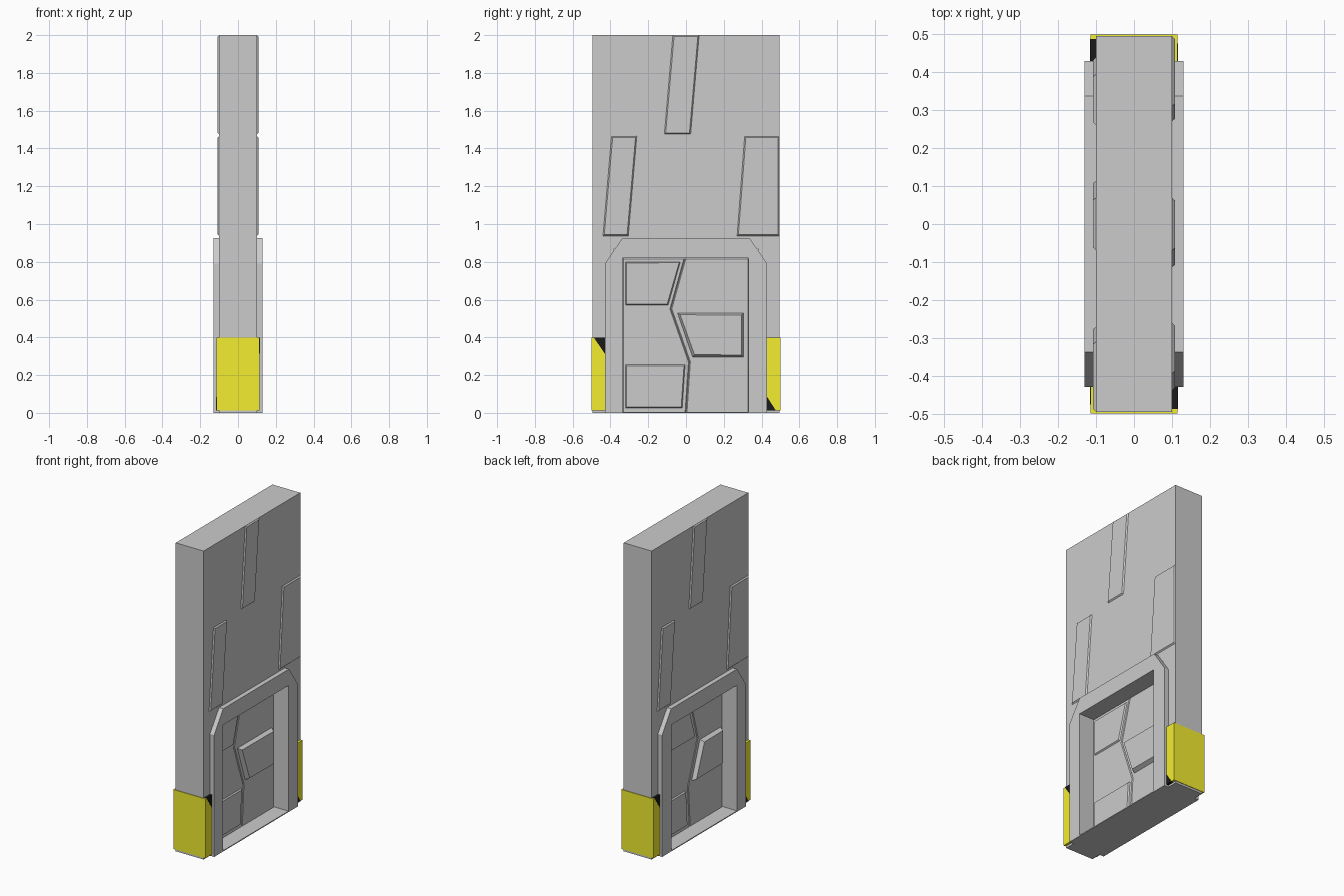
import bpy, bmesh

if "Cube" in bpy.data.objects:
    bpy.data.objects.remove(bpy.data.objects["Cube"])


def material(name, rgb):
    m = bpy.data.materials.new(name)
    m.diffuse_color = (*rgb, 1)
    m.use_nodes = True
    m.node_tree.nodes["Principled BSDF"].inputs["Base Color"].default_value = m.diffuse_color
    return m


DARK = material("dark_grey", (0.55, 0.55, 0.55))
YELLOW = material("yellow", (0.9, 0.85, 0.03))
BLACK = material("black", (0.01, 0.01, 0.01))


def finish(name, bm, mat):
    me = bpy.data.meshes.new(name)
    bm.to_mesh(me)
    bm.free()
    ob = bpy.data.objects.new(name, me)
    bpy.context.collection.objects.link(ob)
    if mat:
        me.materials.append(mat)
    return ob


def prism(name, pts, x0, x1, side=1, mat=None):
    """Extrude a (y, z) outline along x; side=-1 turns it half a turn about z."""
    bm = bmesh.new()
    f = bm.faces.new([bm.verts.new((side * x0, side * y, z)) for y, z in pts])
    ext = bmesh.ops.extrude_face_region(bm, geom=[f], use_keep_orig=True)
    for v in ext["geom"]:
        if isinstance(v, bmesh.types.BMVert):
            v.co.x = side * x1
    bmesh.ops.recalc_face_normals(bm, faces=bm.faces)
    return finish(name, bm, mat)


def raised(name, pts, x, height, slope, side=1, mat=None):
    """Raised plate with sloping edges on a face at distance x."""
    bm = bmesh.new()
    f = bm.faces.new([bm.verts.new((side * x, side * y, z)) for y, z in pts])
    f.normal_update()
    if f.normal.x * side < 0:
        f.normal_flip()
    bmesh.ops.inset_individual(bm, faces=[f], thickness=slope, depth=0)
    for v in f.verts:
        v.co.x += side * height
    return finish(name, bm, mat)


# Wall slab with a doorway cut out (edge hidden inside the frame)
prism("wall", [(-.495, 0), (-.495, 2), (.495, 2), (.495, 0),
               (.38, 0), (.38, .87), (-.38, .87), (-.38, 0)], -.1, .1)

# Door frame with chamfered top corners, and its sill
prism("door_frame", [(-.43, 0), (-.43, .79), (-.337, .925), (.337, .925), (.43, .79), (.43, 0),
                     (.332, 0), (.332, .82), (-.337, .82), (-.337, 0)], -.13, .13, mat=DARK)
prism("door_sill", [(-.337, 0), (-.337, .006), (.332, .006), (.332, 0)], -.13, .13, mat=DARK)

# Two door leaves meeting along a zigzag seam
seam = [(-.005, .82), (-.08, .55), (.018, .27), (0, 0)]
for name, edge in (("door_leaf_left", -.337), ("door_leaf_right", .332)):
    leaf = prism(name, seam + [(edge, 0), (edge, .82)], -.027, .027, mat=DARK)
    b = leaf.modifiers.new("edge_bevel", "BEVEL")
    b.width, b.segments = .005, 1

# Raised plates on the door, following the seam on each side
door_plates = {
    1: ([(-.32, .80), (-.03, .80), (-.095, .57), (-.32, .57)],
        [(-.32, .255), (-.005, .255), (-.02, .025), (-.32, .025)],
        [(-.045, .53), (.305, .53), (.305, .295), (.035, .295)]),
    -1: ([(-.31, .80), (-.02, .80), (.05, .57), (-.31, .57)],
         [(-.31, .255), (-.045, .255), (-.03, .025), (-.31, .025)],
         [(.105, .53), (.315, .53), (.315, .295), (.02, .295)]),
}
strips = {
    "upper_strip": [(-.07, 2), (.07, 2), (.025, 1.475), (-.115, 1.475)],
    "left_strip": [(-.395, 1.465), (-.26, 1.465), (-.305, .937), (-.44, .937)],
    "right_strip": [(.31, 1.465), (.495, 1.465), (.495, .937), (.27, .937)],
}

for s in (1, -1):
    upper, lower, block = door_plates[s]
    raised("door_plate_upper", upper, .027, .008, .008, s, DARK)
    raised("door_plate_lower", lower, .027, .008, .008, s, DARK)
    raised("door_block", block, .027, .025, .017, s, DARK)

    # Slanted strips on the wall
    for name, pts in strips.items():
        raised(name, pts, .0995, .008, .01, s)

    # Yellow corner guard with black hazard corners
    prism("corner_guard", [(-.499, .013), (-.499, .398), (-.40, .398), (-.40, .013)],
          -.115, .115, s, YELLOW)
    prism("hazard_top", [(-.488, .399), (-.41, .399), (-.41, .285)], .09, .116, s, BLACK)
    prism("hazard_bottom", [(.41, .115), (.41, .012), (.476, .012)], .09, .116, s, BLACK)
